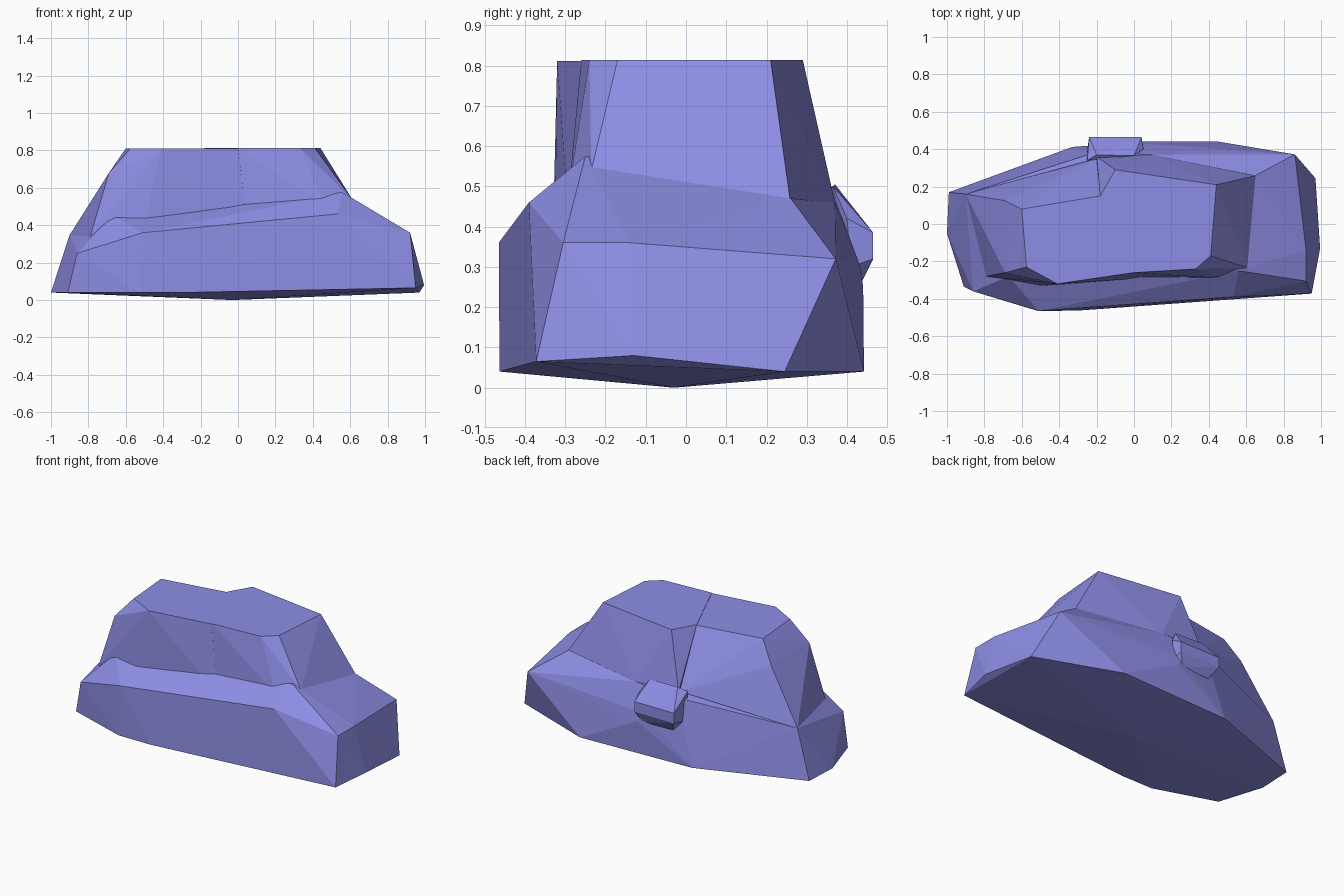
import bpy, bmesh

# Muted violet-blue finish
paint = bpy.data.materials.new("violet_blue")
paint.diffuse_color = (0.27, 0.27, 0.79, 1.0)


def hull(name, points):
    """Faceted convex block wrapped around a few corner points."""
    bm = bmesh.new()
    for p in points:
        bm.verts.new(p)
    bmesh.ops.convex_hull(bm, input=bm.verts[:])
    loose = [v for v in bm.verts if not v.link_faces]
    bmesh.ops.delete(bm, geom=loose, context='VERTS')
    bmesh.ops.recalc_face_normals(bm, faces=bm.faces[:])
    me = bpy.data.meshes.new(name)
    bm.to_mesh(me)
    bm.free()
    me.materials.append(paint)
    ob = bpy.data.objects.new(name, me)
    bpy.context.collection.objects.link(ob)
    return ob


def ring(z, outline):
    return [(x, y, z) for x, y in outline]


# Lower body: shallow pointed base, outline near the ground, ledge, hood, back bulge
foot = ring(0.04, [(-0.99, 0.17), (-1.0, -0.05), (-0.91, -0.335), (-0.52, -0.463),
                   (-0.3, -0.463), (0.97, 0.245), (0.44, 0.442), (-0.33, 0.412)])
foot += [(-0.03, -0.03, 0.0), (0.95, -0.372, 0.065), (0.995, -0.13, 0.08)]
ledge = [(-0.86, -0.36, 0.25), (-0.51, -0.465, 0.36), (0.53, -0.39, 0.46),
         (0.56, -0.25, 0.575), (-0.67, -0.28, 0.45)]
hood = [(0.92, -0.305, 0.36), (0.92, -0.14, 0.36), (0.65, 0.26, 0.47),
        (0.86, 0.372, 0.32), (0.1, 0.37, 0.46), (-0.2, 0.385, 0.445),
        (-0.9, 0.16, 0.35)]
bulge = [(0.04, 0.44, 0.25), (0.0, 0.432, 0.31)]
body = hull("body", foot + ledge + hood + bulge)

# Cabin, sloping-tail half
tail = hull("cabin_tail",
            ring(0.811, [(-0.6, 0.08), (-0.575, -0.23), (-0.41, -0.32),
                         (0.0, -0.26), (-0.18, 0.15)]) +
            [(-0.69, 0.125, 0.68), (-0.69, -0.26, 0.68), (-0.9, 0.16, 0.348),
             (-0.79, -0.28, 0.34), (-0.66, -0.285, 0.42), (-0.5, -0.33, 0.4),
             (-0.4, -0.325, 0.4), (0.05, -0.29, 0.4), (-0.2, 0.35, 0.47)])

# Cabin, front half with raked windscreen
front = hull("cabin_front",
             ring(0.814, [(-0.18, 0.15), (-0.1, 0.29), (0.44, 0.21),
                          (0.41, -0.17), (0.33, -0.24), (0.0, -0.26)]) +
             [(0.65, 0.258, 0.47), (0.61, -0.235, 0.54), (0.47, -0.29, 0.5),
              (0.05, -0.29, 0.4), (0.1, 0.37, 0.46), (-0.2, 0.36, 0.47)])

# Faceted knob on the back wall
knob = hull("back_knob",
            [(x, 0.465, z) for x in (-0.24, 0.04) for z in (0.32, 0.385)] +
            [(-0.255, 0.36, 0.3), (-0.25, 0.34, 0.48), (-0.2, 0.37, 0.505),
             (0.0, 0.365, 0.5), (0.05, 0.4, 0.42), (0.05, 0.41, 0.3),
             (0.0, 0.43, 0.25), (-0.2, 0.42, 0.25)])

# Fuse the blocks into one faceted shell
bpy.context.view_layer.objects.active = body
for part in (tail, front, knob):
    mod = body.modifiers.new("fuse", 'BOOLEAN')
    mod.operation = 'UNION'
    mod.solver = 'EXACT'
    mod.object = part
    bpy.ops.object.modifier_apply(modifier=mod.name)
    bpy.data.objects.remove(part)
